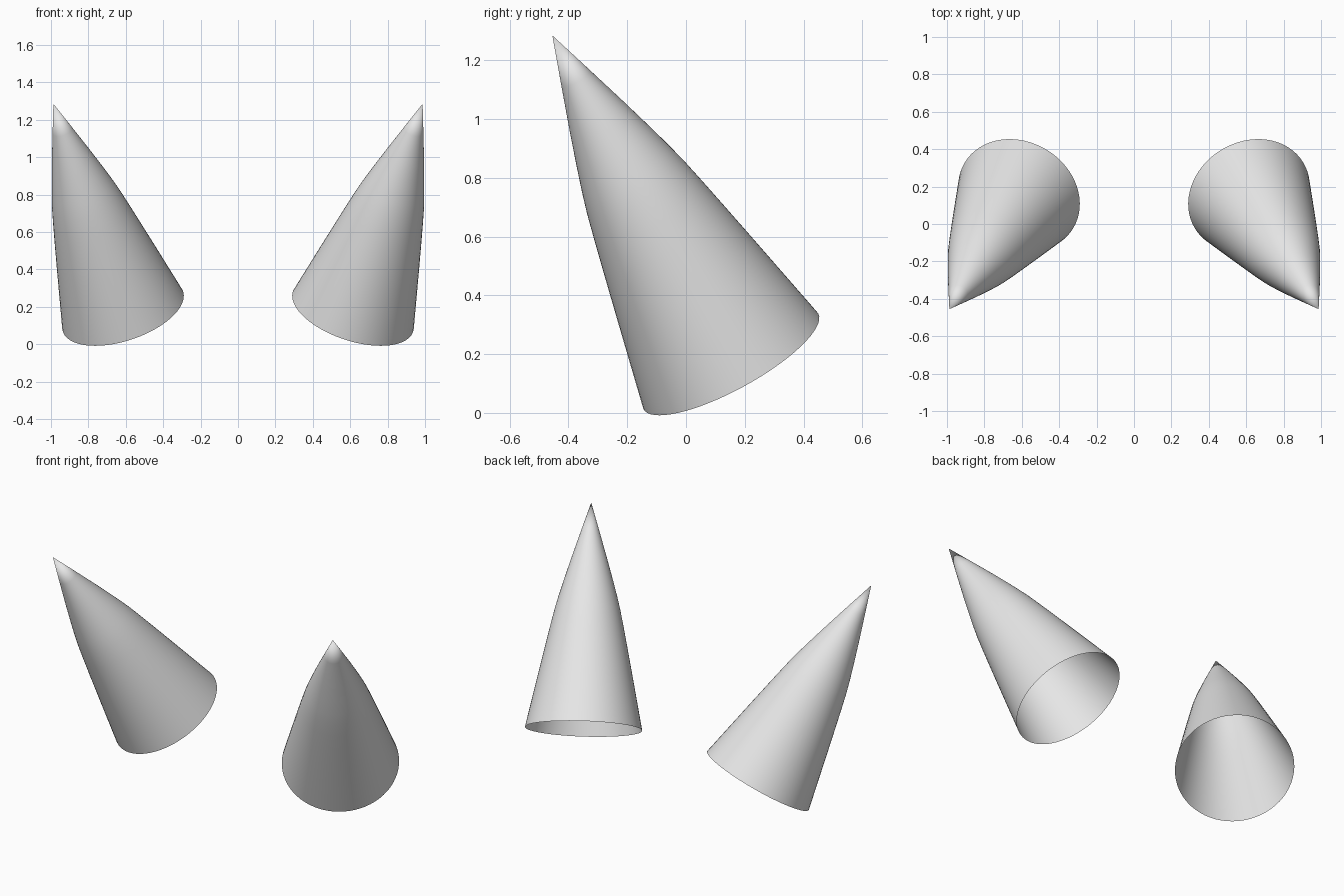
import bpy, bmesh, math
from mathutils import Vector

if "Cube" in bpy.data.objects:
    bpy.data.objects.remove(bpy.data.objects["Cube"])

SIDES = 64
BASE = Vector((0.615, 0.153, 0.175))
TIP = Vector((0.987, -0.455, 1.285))
# (fraction along the axis, radius)
PROFILE = [(0, 0.339), (0.13, 0.303), (0.27, 0.264), (0.38, 0.233),
           (0.46, 0.210), (0.53, 0.189), (0.59, 0.168), (0.66, 0.141),
           (0.75, 0.105), (0.87, 0.055)]

grey = bpy.data.materials.new("light grey")
grey.diffuse_color = (0.8, 0.8, 0.8, 1)
grey.use_nodes = True
grey.node_tree.nodes["Principled BSDF"].inputs["Base Color"].default_value = grey.diffuse_color


def make_horn(name, side):
    """Open-bottomed horn lofted from rings along a straight leaning axis."""
    base = Vector((BASE.x * side, BASE.y, BASE.z))
    tip = Vector((TIP.x * side, TIP.y, TIP.z))
    axis = tip - base
    turn = axis.to_track_quat('Z', 'Y')
    bm = bmesh.new()
    rings = []
    for t, r in PROFILE:
        ring = []
        for i in range(SIDES):
            a = math.tau * i / SIDES
            offset = turn @ Vector((r * math.cos(a), r * math.sin(a), 0))
            ring.append(bm.verts.new(base + axis * t + offset))
        rings.append(ring)
    point = bm.verts.new(tip)
    for i in range(SIDES):
        j = (i + 1) % SIDES
        for low, high in zip(rings, rings[1:]):
            bm.faces.new((low[i], low[j], high[j], high[i]))
        bm.faces.new((rings[-1][i], rings[-1][j], point))
    for f in bm.faces:
        f.smooth = True
    mesh = bpy.data.meshes.new(name)
    bm.to_mesh(mesh)
    bm.free()
    mesh.materials.append(grey)
    bpy.context.collection.objects.link(bpy.data.objects.new(name, mesh))


# Mirrored pair of horns
make_horn("right_horn", 1)
make_horn("left_horn", -1)
